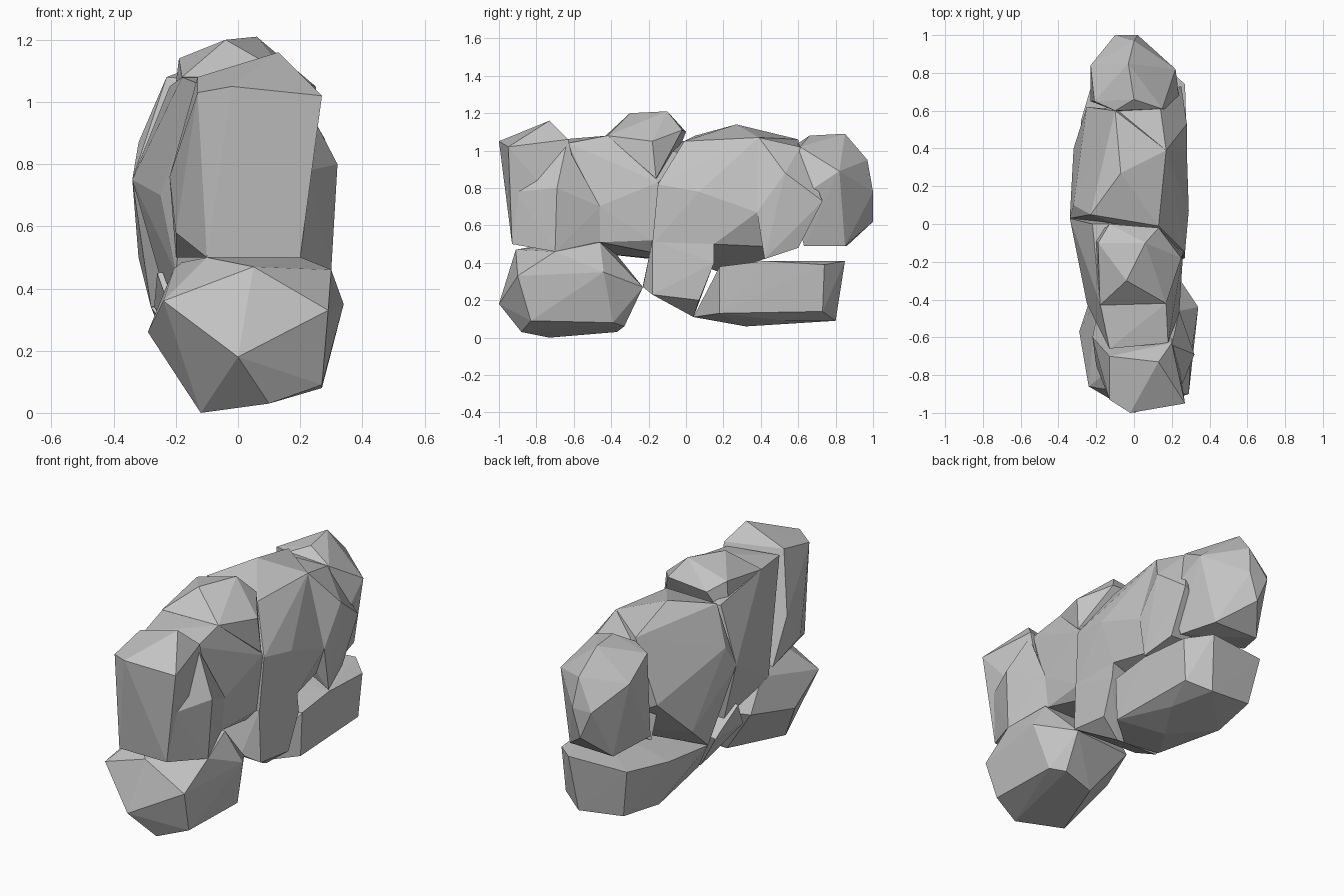
import bpy
import bmesh
from mathutils import Vector

# Remove the default cube only
default_cube = bpy.data.objects.get("Cube")
if default_cube:
    bpy.data.objects.remove(default_cube, do_unlink=True)

# One stone colour for the whole formation
STONE_COLOUR = (0.55, 0.55, 0.55, 1.0)
stone = bpy.data.materials.new("grey stone")
stone.use_nodes = True
stone.diffuse_color = STONE_COLOUR
principled = next(node for node in stone.node_tree.nodes if node.type == "BSDF_PRINCIPLED")
principled.inputs["Base Color"].default_value = STONE_COLOUR
principled.inputs["Roughness"].default_value = 0.9


def boulder(name, *corners):
    """Wrap a flat-faced boulder around its corners, given in hundredths of a unit."""
    bm = bmesh.new()
    for corner in corners:
        bm.verts.new(Vector(corner) / 100)
    bmesh.ops.convex_hull(bm, input=bm.verts[:])

    # Drop corners that ended up inside the hull
    loose = [vert for vert in bm.verts if not vert.link_faces]
    bmesh.ops.delete(bm, geom=loose, context="VERTS")
    bmesh.ops.recalc_face_normals(bm, faces=bm.faces[:])
    for face in bm.faces:
        face.smooth = False

    mesh = bpy.data.meshes.new(name)
    bm.to_mesh(mesh)
    bm.free()
    mesh.materials.append(stone)
    rock = bpy.data.objects.new(name, mesh)
    bpy.context.scene.collection.objects.link(rock)
    return rock


# Low boulder jutting out at the front
boulder(
    "front_lower_boulder",
    (0, -100, 18), (29, -90, 33), (27, -83, 9), (10, -88, 3),
    (-12, -73, 0), (27, -39, 8), (20, -33, 6), (0, -37, 3),
    (34, -44, 35), (30, -70, 46), (5, -91, 47), (-10, -75, 50),
    (24, -46, 51), (20, -23, 27), (-20, -30, 30), (-20, -40, 48),
    (-29, -57, 26), (-24, -86, 36),
)

# Upright slab standing on the front boulder
boulder(
    "front_upright_slab",
    (-2, -100, 105), (27, -95, 102), (13, -73, 116), (-13, -70, 108),
    (20, -63, 106), (23, -92, 78), (20, -93, 50), (-10, -93, 50),
    (-4, -92, 77), (-13, -90, 80), (-13, -93, 103), (-20, -75, 58),
    (20, -50, 50), (-20, -50, 50), (-22, -60, 76),
)

# Shoulder wedge beside the slab
boulder(
    "side_shoulder_wedge",
    (32, -69, 80), (30, -70, 46), (23, -91, 78), (20, -93, 50),
    (24, -46, 70), (22, -46, 51), (20, -64, 103), (0, -60, 60),
)

# Front half of the main mass
boulder(
    "front_body",
    (18, -63, 104), (-13, -66, 106), (17, -42, 108), (-18, -42, 108),
    (26, -15, 83), (24, -47, 70), (24, -18, 52), (22, -46, 51),
    (-25, -42, 70), (-20, -46, 45), (-34, 3, 75), (8, 0, 98),
    (-22, 0, 105), (-24, 0, 40), (15, 10, 40),
)

# Rear half of the main mass, the widest part
boulder(
    "rear_body",
    (27, -15, 82), (13, -1, 105), (-7, 27, 114), (17, 39, 107),
    (29, 7, 78), (28, 38, 67), (27, 15, 50), (26, -18, 50),
    (-34, 3, 75), (-32, 10, 87), (-23, 5, 108), (-10, 60, 106),
    (-32, 40, 50), (-28, 20, 34), (-25, 62, 72), (15, 58, 48),
)

# Rounded lump on the top
boulder(
    "top_lump",
    (-4, -30, 120), (6, -10, 121), (-19, -10, 114), (-18, -43, 108),
    (17, -42, 108), (25, -18, 105), (26, -16, 85), (13, -2, 111),
    (-13, 0, 110), (-22, -8, 90),
)

# Belly stone bridging the two lower boulders
boulder(
    "belly_stone",
    (26, -18, 52), (27, -18, 23), (27, 7, 20), (28, 15, 40),
    (27, 15, 50), (18, -23, 27), (15, 4, 11), (-12, 4, 12),
    (-20, -23, 28), (-26, -10, 45), (-27, 12, 34),
)

# Low boulder at the rear
boulder(
    "rear_lower_boulder",
    (28, 18, 38), (28, 42, 41), (27, 74, 39), (15, 85, 41),
    (25, 73, 14), (27, 18, 13), (12, 80, 9), (18, 53, 9),
    (5, 32, 6), (10, 4, 11), (-12, 6, 12), (-18, 50, 9),
    (-15, 78, 12), (-20, 82, 40), (-28, 20, 34), (-28, 55, 38),
)

# Ridge stone joining the body to the rear
boulder(
    "rear_ridge_stone",
    (17, 39, 107), (10, 47, 102), (14, 61, 102), (28, 53, 88),
    (25, 73, 73), (24, 60, 48), (28, 42, 42), (28, 38, 67),
    (-10, 60, 102), (-22, 50, 85), (-20, 60, 50),
)

# High boulder at the rear
boulder(
    "rear_upper_boulder",
    (-3, 85, 109), (0, 66, 108), (15, 61, 102), (-10, 60, 104),
    (-21, 65, 102), (-23, 84, 92), (22, 82, 89), (25, 58, 73),
    (20, 63, 49), (14, 85, 49), (0, 97, 95), (2, 100, 78),
    (-10, 100, 78), (-3, 100, 62), (-14, 86, 49), (-23, 65, 55),
)
